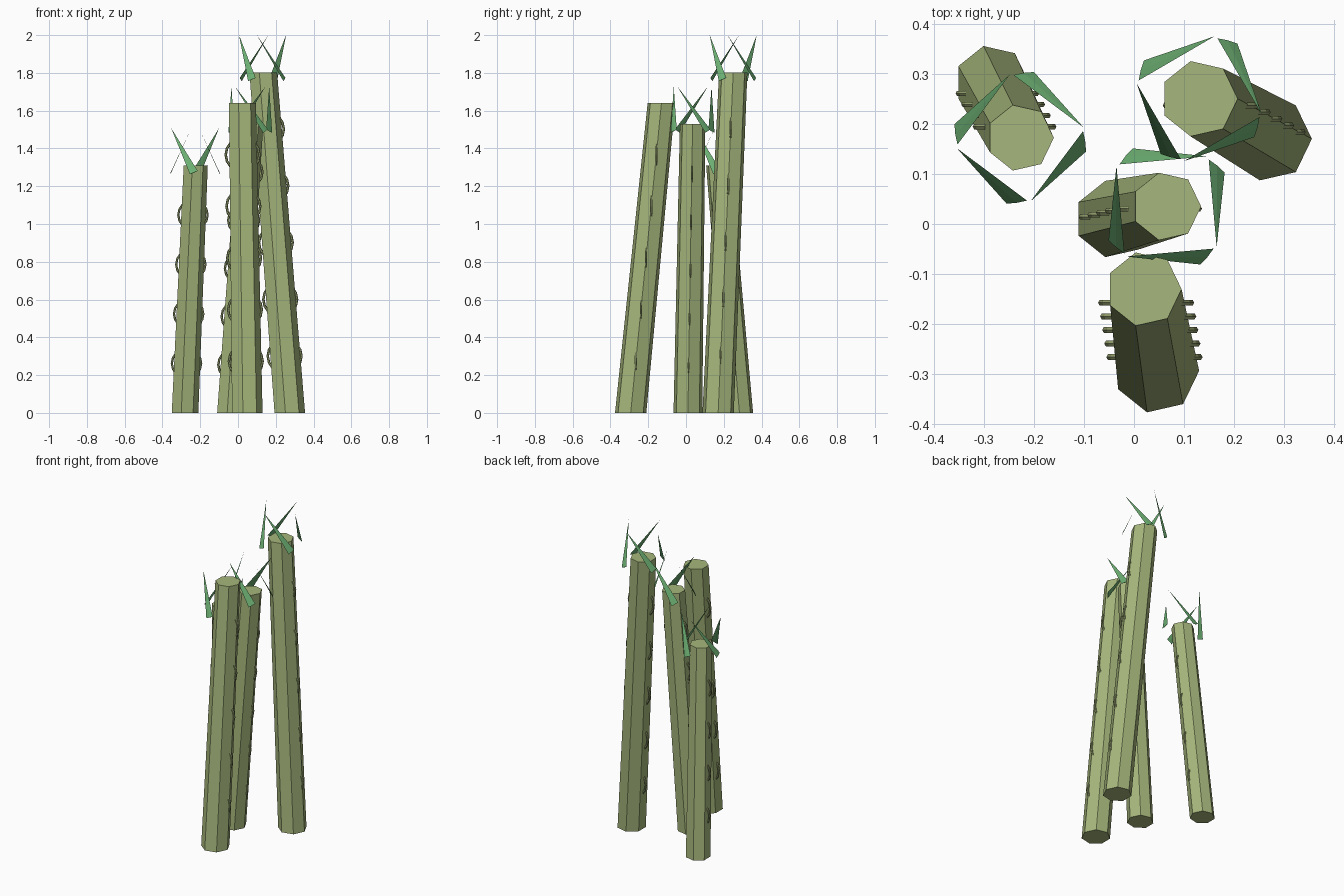
import bpy, bmesh, math
from mathutils import Vector

if "Cube" in bpy.data.objects:
    bpy.data.objects.remove(bpy.data.objects["Cube"])


def material(name, rgb):
    m = bpy.data.materials.new(name)
    m.diffuse_color = (*rgb, 1)
    m.use_nodes = True
    m.node_tree.nodes["Principled BSDF"].inputs["Base Color"].default_value = m.diffuse_color
    return m


CANE = material("cane_green", (0.38, 0.47, 0.2))
NODE = material("node_olive", (0.3, 0.36, 0.16))
LEAF = material("leaf_green", (0.15, 0.43, 0.17))


def add_object(name, bm, mat):
    bmesh.ops.recalc_face_normals(bm, faces=bm.faces[:])
    me = bpy.data.meshes.new(name)
    bm.to_mesh(me)
    bm.free()
    me.materials.append(mat)
    ob = bpy.data.objects.new(name, me)
    bpy.context.collection.objects.link(ob)
    return ob


# Leaning, tapered seven-sided cane with level ends
def cane(name, base, r0, top, r1):
    bm = bmesh.new()
    rows = []
    for c, r in ((base, r0), (top, r1)):
        rows.append([bm.verts.new((c.x + r * math.cos(a), c.y + r * math.sin(a), c.z))
                     for a in (math.tau * i / 7 for i in range(7))])
    bm.faces.new(rows[0][::-1])
    bm.faces.new(rows[1])
    for i in range(7):
        j = (i + 1) % 7
        bm.faces.new((rows[0][i], rows[0][j], rows[1][j], rows[1][i]))
    add_object(name, bm, CANE)


# Upright node ring, poking out of both sides of the cane
def node_ring(name, centre, radius):
    bpy.ops.mesh.primitive_torus_add(
        major_segments=16, minor_segments=6, major_radius=radius * 1.05,
        minor_radius=radius * 0.08, location=centre, rotation=(math.pi / 2, 0, 0))
    ob = bpy.context.object
    ob.name = name
    ob.data.materials.append(NODE)


# Thin pointed blade leaning sideways around the cane top
def leaf(name, top, angle, tilt=0.6, width=0.045, thick=0.003):
    r = Vector((math.cos(angle), math.sin(angle), 0))
    t = Vector((math.sin(angle), -math.cos(angle), 0))
    up = Vector((0, 0, 1))
    d = t * math.sin(tilt) + up * math.cos(tilt)
    n = (r - t * math.cos(tilt) + up * math.sin(tilt)).normalized()
    w = d.cross(n)
    mid = top + r * 0.1 + up * 0.08
    low = mid - d * 0.143
    bm = bmesh.new()
    tip = bm.verts.new(mid + d * 0.143)
    foot = [bm.verts.new(low + o) for o in
            (w * width / 2, n * thick / 2, -w * width / 2, -n * thick / 2)]
    bm.faces.new(foot)
    for i in range(4):
        bm.faces.new((foot[i], foot[(i + 1) % 4], tip))
    add_object(name, bm, LEAF)


# name, base centre, base radius, top centre, top radius, ring count, leaf phase
CANES = [
    ("left", (-0.284, 0.283, 0), 0.074, (-0.227, 0.172, 1.31), 0.067, 4, 48),
    ("right", (0.27, 0.17, 0), 0.085, (0.13, 0.25, 1.803), 0.077, 5, 25),
    ("middle", (-0.04, 0.01, 0), 0.078, (0.065, 0.035, 1.53), 0.069, 5, 0),
    ("front", (0.045, -0.293, 0), 0.085, (0.02, -0.13, 1.64), 0.075, 5, None),
]

for name, base, r0, top, r1, rings, phase in CANES:
    base, top = Vector(base), Vector(top)
    cane(f"{name}_cane", base, r0, top, r1)
    for k in range(1, rings + 1):
        node_ring(f"{name}_node_{k}", base.lerp(top, k / (rings + 1)), r0)
    if phase is not None:
        for k in range(4):
            leaf(f"{name}_leaf_{k + 1}", top, math.radians(phase + 90 * k))
